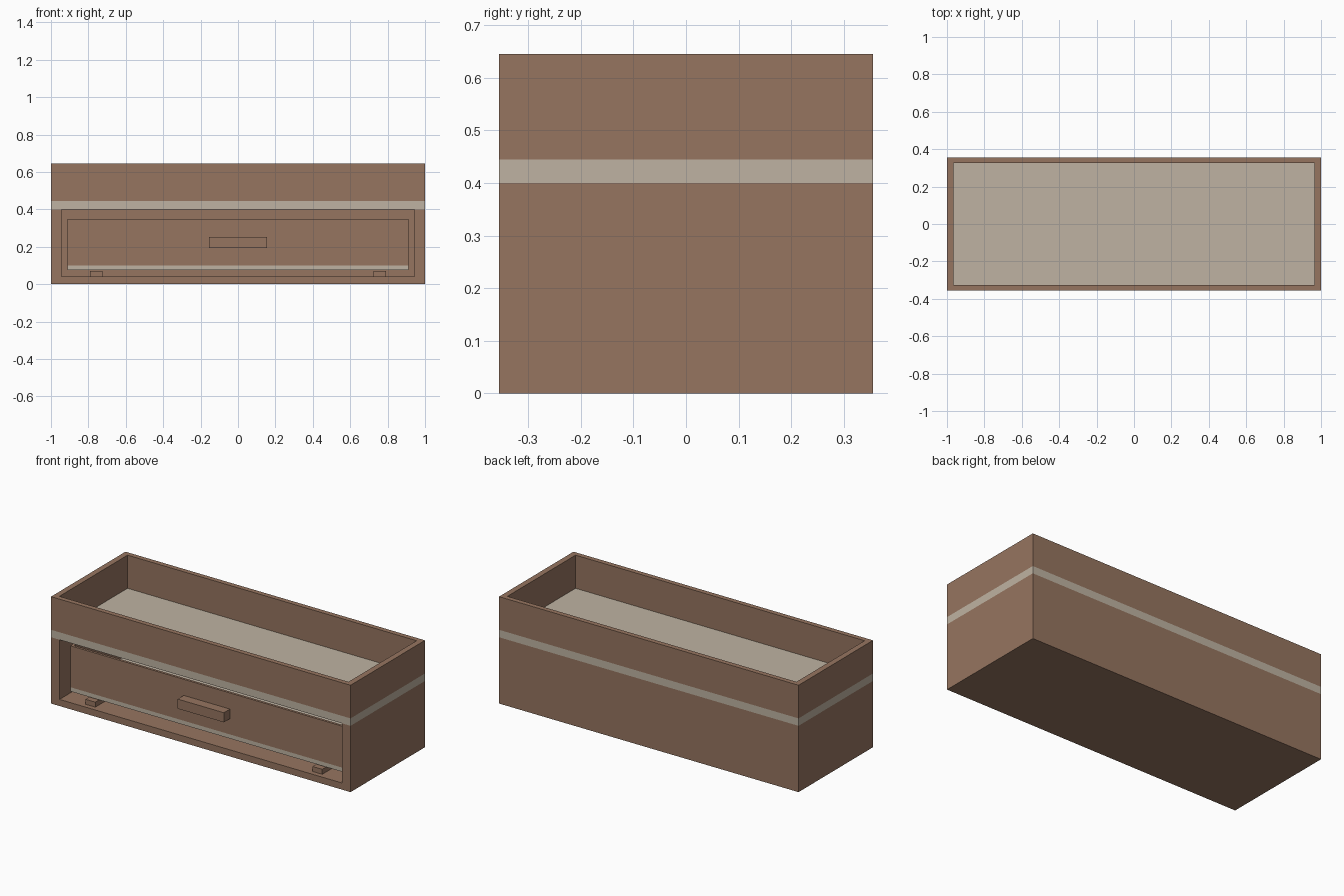
import bpy
import bmesh

default = bpy.data.objects.get("Cube")
if default:
    bpy.data.objects.remove(default, do_unlink=True)


def material(name, rgb):
    mat = bpy.data.materials.new(name)
    mat.use_nodes = True
    mat.diffuse_color = (*rgb, 1)
    mat.node_tree.nodes["Principled BSDF"].inputs["Base Color"].default_value = (*rgb, 1)
    return mat


BROWN = material("brown wood", (0.305, 0.178, 0.117))
CREAM = material("cream board", (0.52, 0.45, 0.36))


def finish(name, bm, mat):
    bmesh.ops.recalc_face_normals(bm, faces=bm.faces)
    mesh = bpy.data.meshes.new(name)
    bm.to_mesh(mesh)
    bm.free()
    mesh.materials.append(mat)
    obj = bpy.data.objects.new(name, mesh)
    bpy.context.collection.objects.link(obj)
    return obj


def box(name, x, y, z, mat):
    """Box between (min, max) pairs on each axis."""
    bm = bmesh.new()
    bmesh.ops.create_cube(bm, size=1)
    for v in bm.verts:
        v.co = [pair[0] if c < 0 else pair[1] for c, pair in zip(v.co, (x, y, z))]
    return finish(name, bm, mat)


def ring(name, outer, inner, depth, axis, mat):
    """Rectangular frame extruded along an axis; rectangles are (u0, u1, v0, v1)."""
    bm = bmesh.new()

    def point(u, v, d):
        return (u, v, d) if axis == "Z" else (u, d, v)

    loops = []
    for d in depth:
        for u0, u1, v0, v1 in (outer, inner):
            corners = ((u0, v0), (u1, v0), (u1, v1), (u0, v1))
            loops.append([bm.verts.new(point(u, v, d)) for u, v in corners])
    out_a, in_a, out_b, in_b = loops
    for a, b in ((out_a, in_a), (in_a, in_b), (in_b, out_b), (out_b, out_a)):
        for i in range(4):
            j = (i + 1) % 4
            bm.faces.new((a[i], a[j], b[j], b[i]))
    return finish(name, bm, mat)


W, D = 1.0, 0.355            # half width and half depth
SLAB, SLAB_TOP, TOP = 0.40, 0.445, 0.645
FLOOR, OPEN_X = 0.04, 0.943
BACK = D - 0.04

# Case: floor, two sides and back, open at the front
box("case_floor", (-W, W), (-D, D), (0, FLOOR), BROWN)
box("case_back", (-OPEN_X, OPEN_X), (BACK, D), (FLOOR, SLAB), BROWN)
for side, s in (("left", 1), ("right", -1)):
    box(f"case_{side}_side", sorted((s * OPEN_X, s * W)), (-D, D), (FLOOR, SLAB), BROWN)

# Top tray: cream board with a wall frame around it
box("tray_board", (-W, W), (-D, D), (SLAB, SLAB_TOP), CREAM)
ring("tray_walls", (-W, W, -D, D), (-0.965, 0.965, -0.325, 0.325),
     (SLAB_TOP, TOP), "Z", BROWN)

# Drawer: recessed open box on a cream base
DX, DF, DB, T = 0.912, -0.297, 0.295, 0.015
box("drawer_base", (-DX, DX), (DF, DB), (0.075, 0.10), CREAM)
ring("drawer_walls", (-DX, DX, DF, DB), (-DX + T, DX - T, DF + T, DB - T),
     (0.10, 0.35), "Z", BROWN)
box("drawer_handle", (-0.154, 0.154), (-D, DF), (0.195, 0.253), BROWN)

# Runners under the drawer
for side, s in (("left", 1), ("right", -1)):
    box(f"{side}_runner", sorted((s * 0.725, s * 0.79)), (-0.325, BACK), (FLOOR, 0.07), BROWN)
